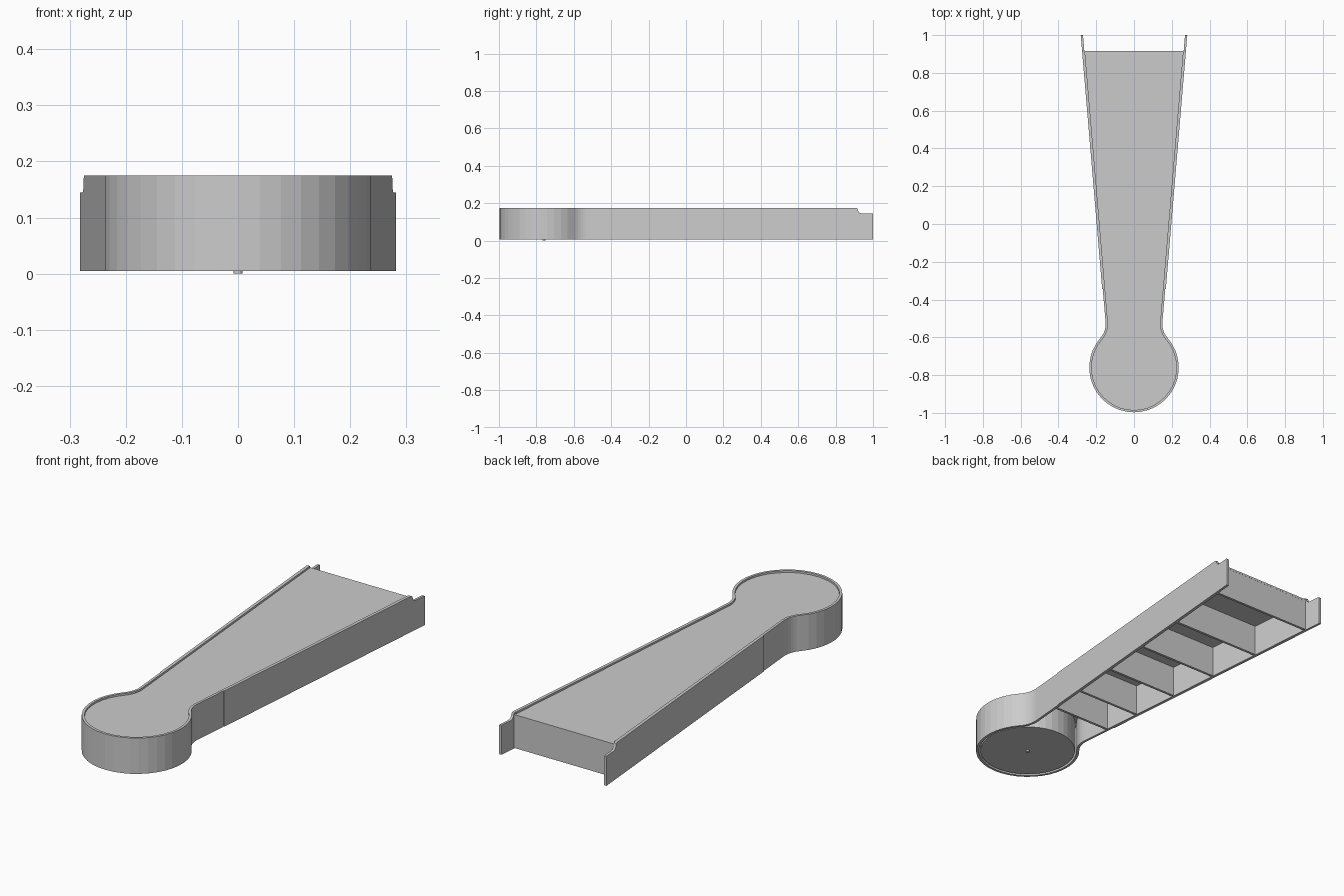
import bpy
import bmesh
from math import sin, cos, pi, atan2, sqrt

if "Cube" in bpy.data.objects:
    bpy.data.objects.remove(bpy.data.objects["Cube"])

# Main dimensions
CY, R = -0.76, 0.237           # round head
M, XE = 0.0845, 0.279          # side slope, half width at y = 1
FR = 0.11                      # neck fillet radius
K = sqrt(1 + M * M)
Z0, Z1, DECK = 0.005, 0.175, 0.166
Y_BACK = 0.915


def side_x(y, d=0.0):
    """Half width of the tapered body at y, inset by d."""
    return XE + M * (y - 1) - d * K


def fillet_centre():
    lo, hi = CY, -0.3
    for _ in range(50):
        y = (lo + hi) / 2
        if sqrt(side_x(y, -FR) ** 2 + (y - CY) ** 2) < R + FR:
            lo = y
        else:
            hi = y
    return side_x(lo, -FR), lo


def outline(d, y_end):
    """Paddle outline inset by d, open at the back end."""
    fx, fy = fillet_centre()
    phi = atan2(fy - CY, fx)
    a0, a1 = atan2(M, -1), phi + pi
    half = [(side_x(y_end, d), y_end)]
    for i in range(7):
        a = a0 + (a1 - a0) * i / 6
        half.append((fx + (FR + d) * cos(a), fy + (FR + d) * sin(a)))
    n = 14
    for i in range(1, n + 1):
        a = phi + (-pi / 2 - phi) * i / n
        half.append(((R - d) * cos(a), CY + (R - d) * sin(a)))
    return half + [(-x, y) for x, y in reversed(half[:-1])]


def finish(name, bm):
    bmesh.ops.recalc_face_normals(bm, faces=bm.faces[:])
    me = bpy.data.meshes.new(name)
    bm.to_mesh(me)
    bm.free()
    ob = bpy.data.objects.new(name, me)
    bpy.context.collection.objects.link(ob)
    return ob


def prism(name, pts, z0, z1):
    bm = bmesh.new()
    f = bm.faces.new([bm.verts.new((x, y, z0)) for x, y in pts])
    ext = bmesh.ops.extrude_face_region(bm, geom=[f])
    for v in ext["geom"]:
        if isinstance(v, bmesh.types.BMVert):
            v.co.z = z1
    return finish(name, bm)


# Rim wall running round the whole outline
outer, inner = outline(0, 0.905), outline(0.012, 0.905)
prism("rim_wall", outer + inner[::-1], Z0, Z1)

# Recessed top deck
prism("deck", outline(0.006, Y_BACK), DECK - 0.01, DECK)

# Back panel and cross ribs below the deck
def cross_panel(name, y, t, z0):
    a, b = side_x(y, 0.006), side_x(y - t, 0.006)
    prism(name, [(-a, y), (a, y), (b, y - t), (-b, y - t)], z0, DECK - 0.004)


cross_panel("back_panel", Y_BACK - 0.0005, 0.012, Z0 + 0.002)
for i, y in enumerate((0.59, 0.315, 0.06, -0.18, -0.37)):
    cross_panel(f"rib_{i + 1}", y, 0.012, Z0 + 0.002)

# Outer side panels with a curved step down at the back
profile = [(-0.345, Z0), (1.0, Z0), (1.0, 0.142), (0.997, 0.145), (0.94, 0.145)]
for i in range(1, 5):
    a = pi / 2 * i / 4
    profile.append((0.94 - 0.022 * sin(a), 0.167 - 0.022 * cos(a)))
profile += [(0.915, 0.172), (0.908, Z1), (-0.345, Z1)]
for name, s in (("side_panel_right", 1), ("side_panel_left", -1)):
    bm = bmesh.new()
    rows = [[bm.verts.new((s * side_x(y, d), y, z)) for y, z in profile]
            for d in (-0.003, 0.009)]
    bm.faces.new(rows[0])
    bm.faces.new(rows[1][::-1])
    n = len(profile)
    for i in range(n):
        j = (i + 1) % n
        bm.faces.new((rows[0][i], rows[0][j], rows[1][j], rows[1][i]))
    finish(name, bm)


# Closed drum under the head, with a small central stud
def disc(name, r, z0, z1, n):
    prism(name, [(r * cos(2 * pi * i / n), CY + r * sin(2 * pi * i / n))
                 for i in range(n)], z0, z1)


disc("head_drum", 0.217, 0.008, DECK - 0.005, 40)
disc("head_stud", 0.008, 0.0, 0.012, 12)
